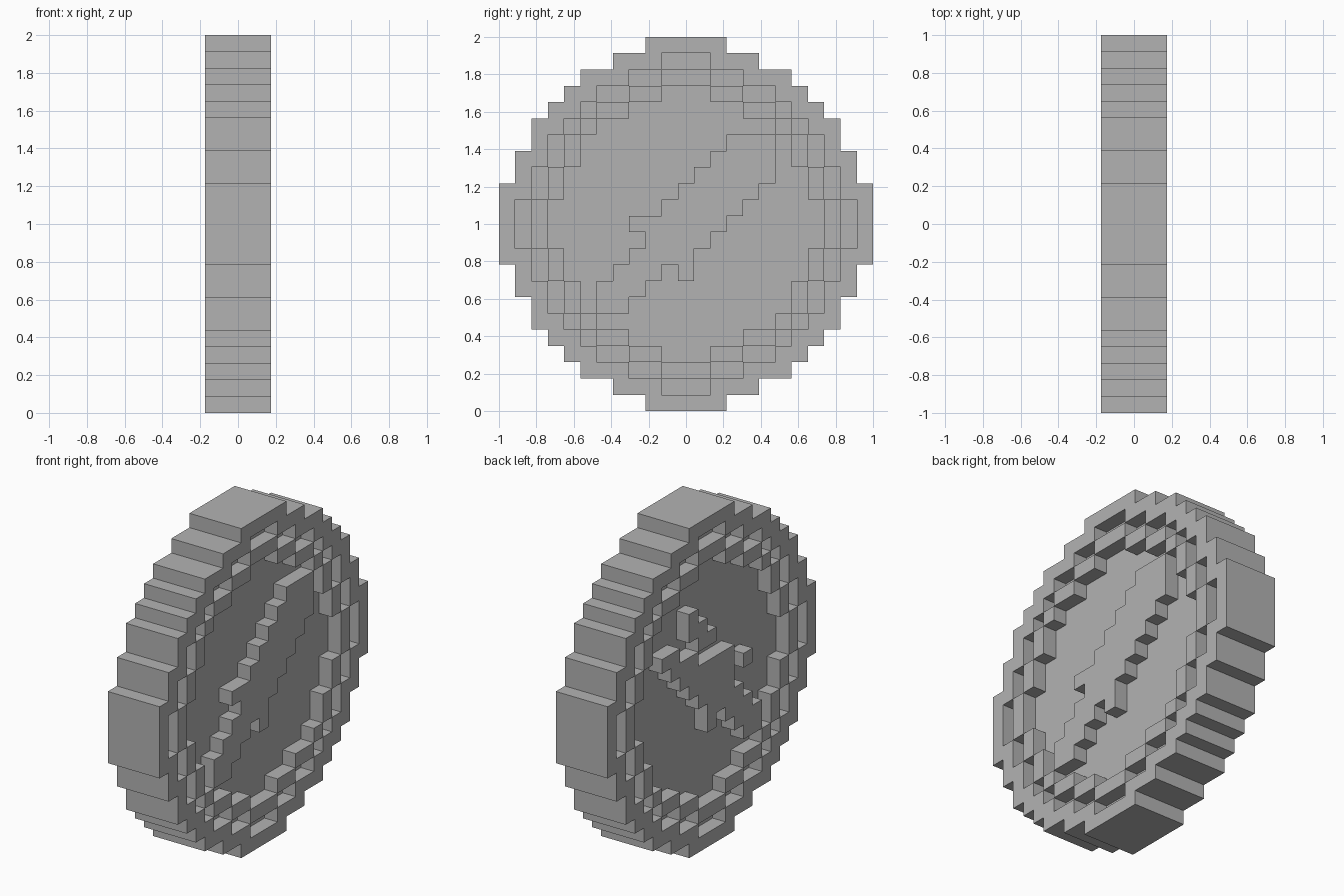
import bpy
import bmesh
from math import radians
from mathutils import Vector

if "Cube" in bpy.data.objects:
    bpy.data.objects.remove(bpy.data.objects["Cube"], do_unlink=True)

N = 23            # cells across the coin
MID = N // 2
CELL = 2 / N
DEPTH = 4         # cells through the coin

stone = bpy.data.materials.new("plain_grey")
stone.use_nodes = True
GREY = (0.45, 0.45, 0.45, 1)
stone.diffuse_color = GREY
stone.node_tree.nodes["Principled BSDF"].inputs["Base Color"].default_value = GREY


def disc(half_widths):
    """Stepped disc: half width of each row, from the middle row outward."""
    return {(MID + y, MID + s * d) for d, w in enumerate(half_widths)
            for s in (-1, 1) for y in range(-w, w + 1)}


def picture(art, first_row, first_col, flip=False):
    """Cells marked # in rows of text; flip for the opposite face."""
    cells = set()
    for r, line in enumerate(art):
        for c, mark in enumerate(line):
            if mark == "#":
                col = first_col + c
                cells.add((N - 1 - col if flip else col, N - 1 - first_row - r))
    return cells


def layer(cells, *xs):
    return {(x, y, z) for x in xs for y, z in cells}


# Stepped outlines of the coin, groove, raised ring and sunken field
coin = disc([11, 11, 11, 10, 10, 9, 9, 8, 7, 6, 4, 2])
groove = disc([10, 10, 9, 9, 8, 8, 7, 6, 5, 3, 1])
ring = disc([9, 9, 8, 8, 7, 7, 6, 5, 3, 1])
field = disc([8, 8, 7, 7, 6, 6, 5, 3, 1])

# Diagonal blade on one face
blade = picture(["........###",
                 ".......####",
                 "......#####",
                 ".....#####.",
                 "....#####..",
                 "..######...",
                 "...####....",
                 "..####.....",
                 ".###.#.....",
                 "###........",
                 "##........."], 6, 6)

# Broken emblem on the other face, drawn as seen from that side
broken = picture(["...#.......",
                  "...##......",
                  "##..##.....",
                  ".###.......",
                  "..######...",
                  "...#####.#.",
                  "....####...",
                  ".....####..",
                  ".....#.###.",
                  "........###",
                  ".........##"], 6, 6, flip=True)

OUTER = (0, DEPTH - 1)
parts = {
    "coin_rim": layer(coin - groove, *range(DEPTH)),
    "coin_core": layer(groove, *range(1, DEPTH - 1)),
    "left_raised_ring": layer(ring - field, DEPTH - 1),
    "right_raised_ring": layer(ring - field, 0),
    "blade_emblem": layer(blade, DEPTH - 1),
    "broken_emblem": layer(broken, 0),
}
solid = set().union(*parts.values())


def build(name, cells):
    """Mesh the exposed sides of a set of cells, merged into large flat faces."""
    bm = bmesh.new()
    corners = {}

    def vert(p):
        key = tuple(p)
        if key not in corners:
            corners[key] = bm.verts.new(((p[0] - DEPTH / 2) * CELL,
                                         (p[1] - N / 2) * CELL, p[2] * CELL))
        return corners[key]

    for cell in sorted(cells):
        for axis in range(3):
            for side in (0, 1):
                step = [0, 0, 0]
                step[axis] = 2 * side - 1
                if tuple(a + b for a, b in zip(cell, step)) in solid:
                    continue
                u, v = (axis + 1) % 3, (axis + 2) % 3
                loop = []
                for du, dv in ((0, 0), (1, 0), (1, 1), (0, 1)):
                    p = list(cell)
                    p[axis] += side
                    p[u] += du
                    p[v] += dv
                    loop.append(vert(p))
                bm.faces.new(loop if side else loop[::-1])
    bmesh.ops.dissolve_limit(bm, angle_limit=radians(1),
                             verts=bm.verts[:], edges=bm.edges[:])
    mesh = bpy.data.meshes.new(name)
    bm.to_mesh(mesh)
    bm.free()
    mesh.materials.append(stone)
    bpy.context.collection.objects.link(bpy.data.objects.new(name, mesh))


for part_name, part_cells in parts.items():
    build(part_name, part_cells)
